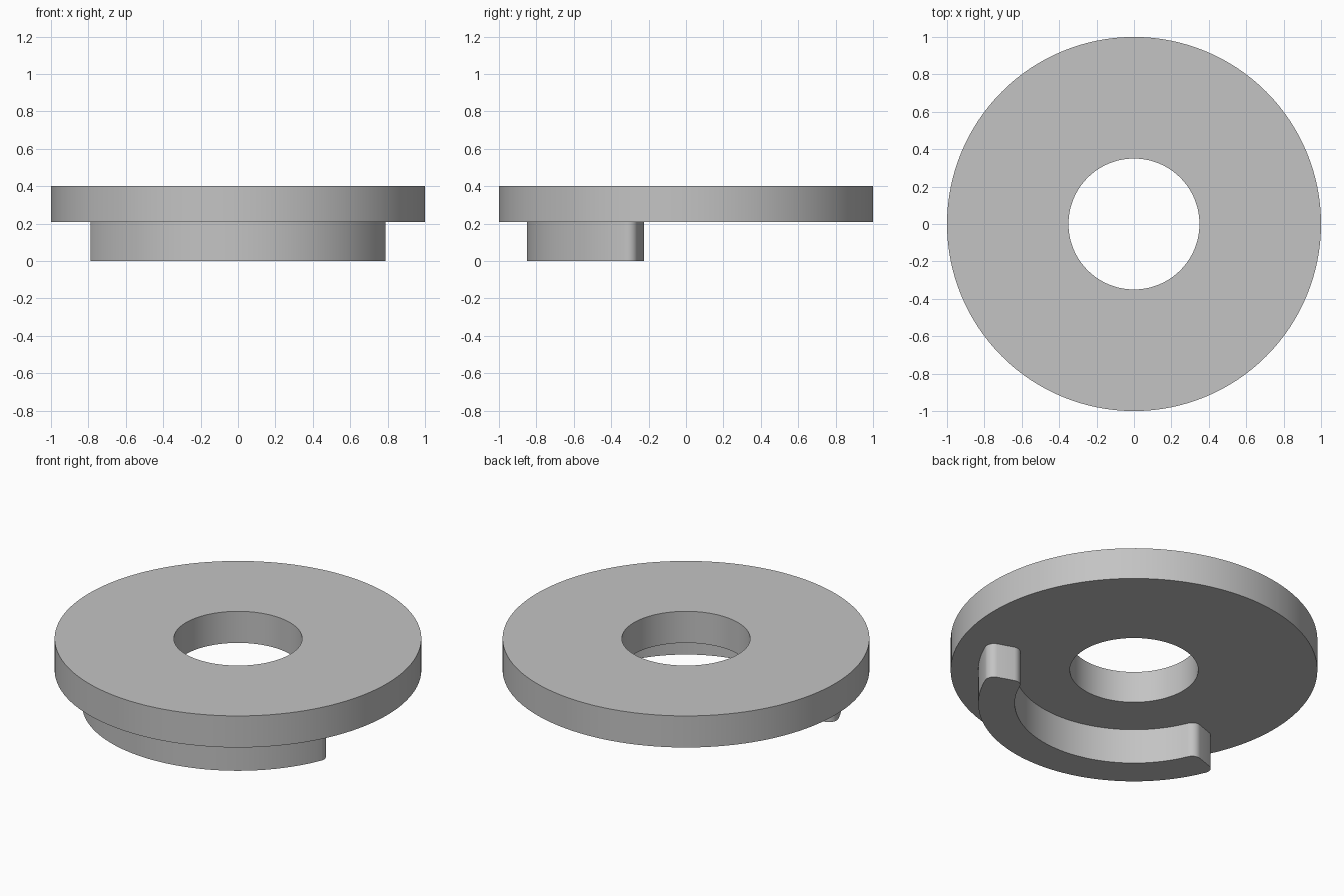
import bpy
import bmesh
from math import sin, cos, asin, pi, radians

cube = bpy.data.objects.get("Cube")
if cube:
    bpy.data.objects.remove(cube, do_unlink=True)

RIB_HEIGHT = 0.21
TOP = 0.40

grey = bpy.data.materials.new("plain grey")
grey.use_nodes = True
colour = (0.55, 0.55, 0.55, 1.0)
grey.diffuse_color = colour
grey.node_tree.nodes["Principled BSDF"].inputs["Base Color"].default_value = colour


def finish(bm, name):
    """Turn a bmesh into a smooth object with sharp rims."""
    bmesh.ops.recalc_face_normals(bm, faces=bm.faces)
    mesh = bpy.data.meshes.new(name)
    bm.to_mesh(mesh)
    bm.free()
    obj = bpy.data.objects.new(name, mesh)
    bpy.context.collection.objects.link(obj)
    mesh.materials.append(grey)
    bpy.ops.object.select_all(action="DESELECT")
    obj.select_set(True)
    bpy.context.view_layer.objects.active = obj
    bpy.ops.object.shade_smooth_by_angle(angle=radians(30))
    return obj


def arc(centre, radius, start, end, steps):
    """Points along an arc, with angles measured from -y towards +x."""
    angles = [start + (end - start) * i / steps for i in range(steps + 1)]
    return [(centre[0] + radius * sin(a), centre[1] - radius * cos(a)) for a in angles]


# Flat ring: a rectangular section spun round the axis
def build_ring(inner, outer, low, high, segments=128):
    bm = bmesh.new()
    section = [(inner, low), (outer, low), (outer, high), (inner, high)]
    verts = [bm.verts.new((r, 0, z)) for r, z in section]
    edges = [bm.edges.new((verts[i - 1], verts[i])) for i in range(4)]
    bmesh.ops.spin(bm, geom=verts + edges, cent=(0, 0, 0), axis=(0, 0, 1),
                   angle=2 * pi, steps=segments, use_merge=True)
    bmesh.ops.remove_doubles(bm, verts=bm.verts, dist=0.0001)
    return finish(bm, "flat_ring")


# Curved rib under the front: one half outline with filleted end, mirrored
def build_rib(inner, outer, half_angle, fillet, height):
    r_out, r_in = outer - fillet, inner + fillet
    a_out = half_angle - asin(fillet / r_out)
    a_in = half_angle - asin(fillet / r_in)
    c_out = (r_out * sin(a_out), -r_out * cos(a_out))
    c_in = (r_in * sin(a_in), -r_in * cos(a_in))
    end = half_angle + pi / 2
    half = arc((0, 0), outer, 0, a_out, 32)
    half += arc(c_out, fillet, a_out, end, 8)[1:]
    half += arc(c_in, fillet, end, a_in + pi, 8)
    half += arc((0, 0), inner, a_in, 0, 32)[1:]
    mirrored = [(-x, y) for x, y in half]

    bm = bmesh.new()
    right = [bm.verts.new((x, y, 0)) for x, y in half]
    left = [bm.verts.new((x, y, 0)) for x, y in mirrored[1:-1]]
    left = [right[0]] + left + [right[-1]]
    # Strips of quads across the rib, from outer edge to inner edge
    for side in (right, left):
        n = len(side)
        for i in range(n // 2 - 1):
            bm.faces.new((side[i], side[i + 1], side[n - 2 - i], side[n - 1 - i]))
    result = bmesh.ops.extrude_face_region(bm, geom=bm.faces[:])
    top = [g for g in result["geom"] if isinstance(g, bmesh.types.BMVert)]
    bmesh.ops.translate(bm, verts=top, vec=(0, 0, height))
    return finish(bm, "curved_rib")


build_ring(0.35, 1.0, RIB_HEIGHT, TOP)
build_rib(0.65, 0.85, radians(71), 0.05, RIB_HEIGHT)
